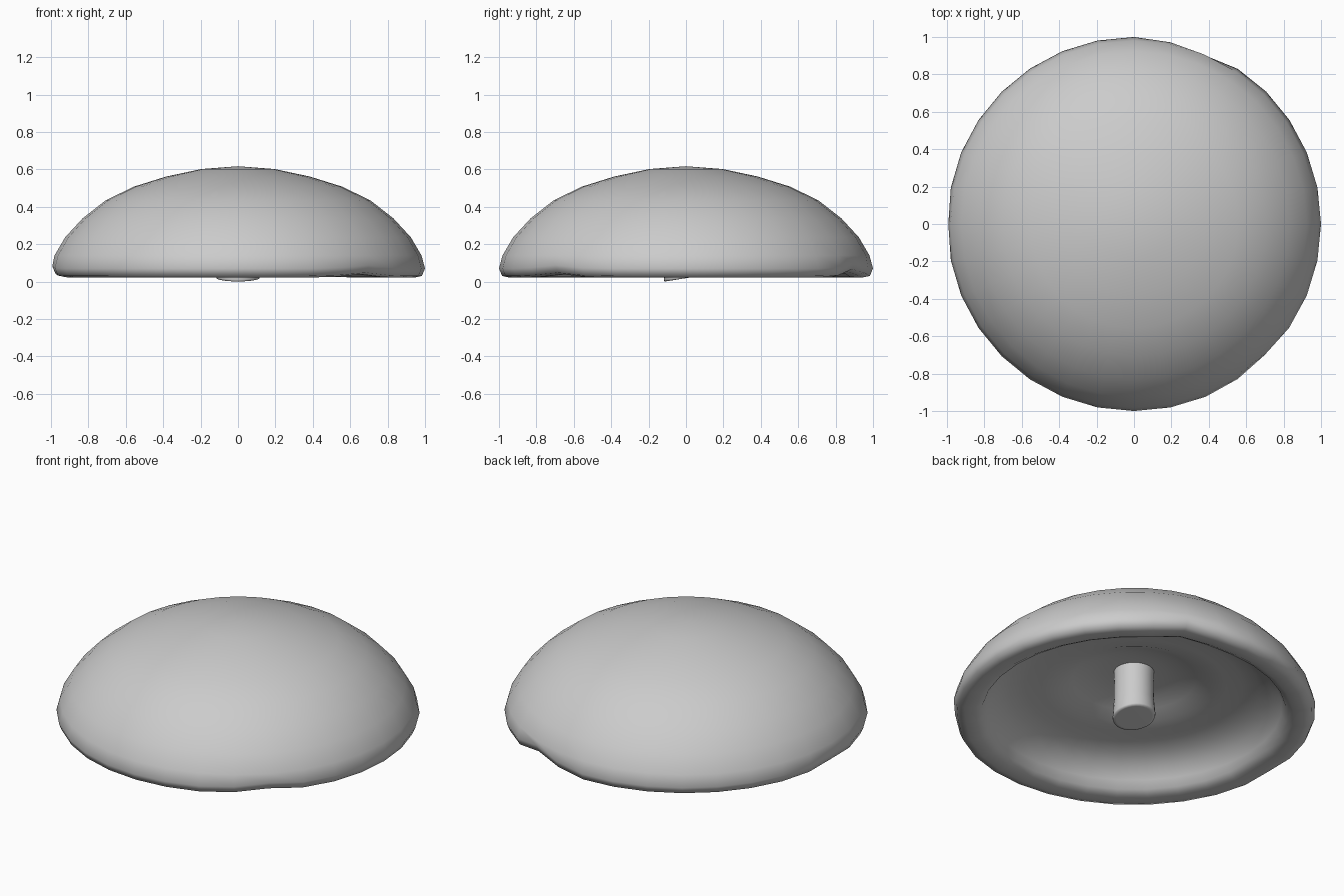
import bpy, bmesh, math

cube = bpy.data.objects.get("Cube")
if cube:
    bpy.data.objects.remove(cube, do_unlink=True)

SIDES = 32
GREY = (0.6, 0.6, 0.6, 1)

grey = bpy.data.materials.new("grey")
grey.use_nodes = True
grey.diffuse_color = GREY
grey.node_tree.nodes["Principled BSDF"].inputs["Base Color"].default_value = GREY


def lathe(name, profile, shift):
    """Turn an (r, z) profile about z; a radius of 0 makes a pole."""
    bm = bmesh.new()
    rings = []
    for r, z in profile:
        ring = []
        for i in range(1 if r == 0 else SIDES):
            a = 2 * math.pi * i / SIDES
            rr, zz = shift(r, z, a)
            ring.append(bm.verts.new((rr * math.cos(a), rr * math.sin(a), zz)))
        rings.append(ring)
    for p, q in zip(rings, rings[1:]):
        for i in range(SIDES):
            j = (i + 1) % SIDES
            corners = [p[i % len(p)], p[j % len(p)], q[j % len(q)], q[i % len(q)]]
            bm.faces.new(list(dict.fromkeys(corners)))
    bmesh.ops.recalc_face_normals(bm, faces=bm.faces)
    mesh = bpy.data.meshes.new(name)
    bm.to_mesh(mesh)
    bm.free()
    mesh.materials.append(grey)
    obj = bpy.data.objects.new(name, mesh)
    bpy.context.collection.objects.link(obj)
    bpy.ops.object.select_all(action='DESELECT')
    obj.select_set(True)
    bpy.context.view_layer.objects.active = obj
    bpy.ops.object.shade_smooth()


# Small dents around the lip: (angle in degrees, height)
DENTS = [(70, 0.04), (-46, 0.018), (180, 0.012)]


def dent_lip(r, z, a):
    if r > 0.82 and z < 0.08:
        for deg, height in DENTS:
            d = (math.degrees(a) - deg + 180) % 360 - 180
            push = height * math.exp(-(d / 9) ** 2)
            z += push
            r -= 0.6 * push
    return r, z


# Domed cap: outer skin, rolled lip, then the hollow underside
cap_profile = [
    (0, 0.617), (0.195, 0.602), (0.383, 0.562), (0.556, 0.508), (0.707, 0.435),
    (0.831, 0.338), (0.924, 0.237), (0.981, 0.14), (1.0, 0.07), (0.983, 0.03),
    (0.94, 0.021), (0.88, 0.024), (0.84, 0.045), (0.815, 0.09),
    (0.765, 0.145), (0.69, 0.188), (0.6, 0.21), (0.51, 0.218), (0.42, 0.23),
    (0.34, 0.262), (0.26, 0.288), (0.18, 0.3), (0.11, 0.305), (0, 0.305),
]
lathe("cap", cap_profile, dent_lip)


# Short stem with a slanted, softly edged end
def slant(r, z, a):
    return r, z + (0.16 * r * math.sin(a) if z < 0.1 else 0)


stem_profile = [(0.112, 0.315), (0.109, 0.25), (0.111, 0.12), (0.118, 0.028),
                (0.115, 0.0192), (0.1, 0.0185), (0, 0.0185)]
lathe("stem", stem_profile, slant)
